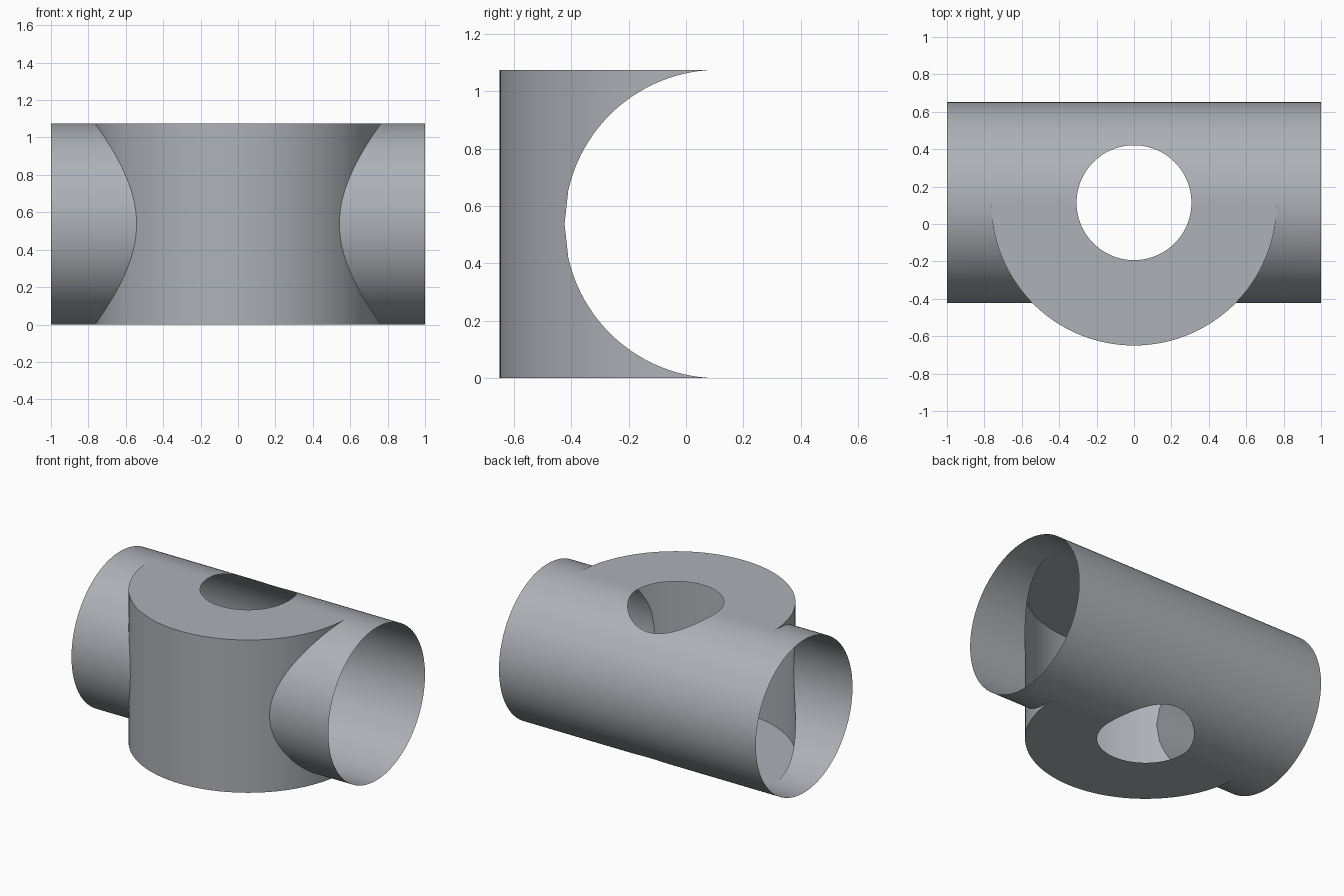
import bpy, bmesh
from math import sin, cos, asin, sqrt, pi
from mathutils import Vector

if "Cube" in bpy.data.objects:
    bpy.data.objects.remove(bpy.data.objects["Cube"], do_unlink=True)

R = 0.5375      # horizontal tube radius
BOSS = 0.7635   # upright half-cylinder radius
BORE = 0.307    # vertical opening radius
YC, ZC = 0.114, R
CENTER = Vector((0, YC, ZC))

grey = bpy.data.materials.new("plain grey")
grey.use_nodes = True
color = (0.42, 0.44, 0.47, 1)
grey.diffuse_color = color
grey.node_tree.nodes["Principled BSDF"].inputs["Base Color"].default_value = color


def spread(a, b, n):
    return [a + (b - a) * i / n for i in range(n + 1)]


def root(v):
    return sqrt(max(v, 0))


def build(name, strips, mirror, outward):
    """Skin each list of point pairs, mirror it about the centre, face it outward."""
    bm = bmesh.new()
    for strip in strips:
        for side in (Vector((1, 1, 1)), mirror):
            rows = [[bm.verts.new(CENTER + Vector(p) * side) for p in pair] for pair in strip]
            for (a, b), (c, d) in zip(rows, rows[1:]):
                bm.faces.new((a, b, d, c))
    bmesh.ops.remove_doubles(bm, verts=bm.verts, dist=1e-5)
    bmesh.ops.dissolve_degenerate(bm, edges=bm.edges, dist=1e-6)
    bm.normal_update()
    for f in bm.faces:
        if f.normal.dot((f.calc_center_median() - CENTER) * outward) < 0:
            f.normal_flip()
    mesh = bpy.data.meshes.new(name)
    bm.to_mesh(mesh)
    bm.free()
    mesh.materials.append(grey)
    obj = bpy.data.objects.new(name, mesh)
    bpy.context.collection.objects.link(obj)
    bpy.ops.object.select_all(action='DESELECT')
    obj.select_set(True)
    bpy.context.view_layer.objects.active = obj
    bpy.ops.object.shade_smooth_by_angle(angle=pi / 6)


# Tube: the front is trimmed where it enters the boss, the back by the bore
flip_x, flip_z = Vector((-1, 1, 1)), Vector((1, 1, -1))
tube = []
bore_angles = [asin(BORE * sin(a) / R) for a in spread(0, pi / 2, 24)]
back_angles = bore_angles + spread(bore_angles[-1], pi / 2, 32)[1:]
for up in (1, -1):
    for angles, radius, way in ((back_angles, BORE, 1), (spread(0, pi / 2, 48), BOSS, -1)):
        strip = []
        for t in angles:
            d, z = R * sin(t), up * R * cos(t)
            x = root(radius ** 2 - d ** 2)
            strip.append(((x, way * d, z), (1, way * d, z)))
        tube.append(strip)
build("horizontal_tube", tube, flip_x, Vector((0, 1, 1)))

# Boss wall: only the part outside the tube
meet = asin(R / BOSS)
half = spread(0, meet, 32) + spread(meet, pi / 2, 24)[1:]
wall = []
for side in (1, -1):
    strip = []
    for t in half:
        x, y = side * BOSS * cos(t), -BOSS * sin(t)
        strip.append(((x, y, root(R ** 2 - y ** 2)), (x, y, R)))
    wall.append(strip)
build("boss_wall", wall, flip_z, Vector((1, 1, 0)))

# Flat half-ring plates closing the boss at top and bottom
ring = [((BORE * cos(t), -BORE * sin(t), R), (BOSS * cos(t), -BOSS * sin(t), R))
        for t in spread(0, pi, 96)]
build("boss_plates", [ring], flip_z, Vector((0, 0, 1)))
